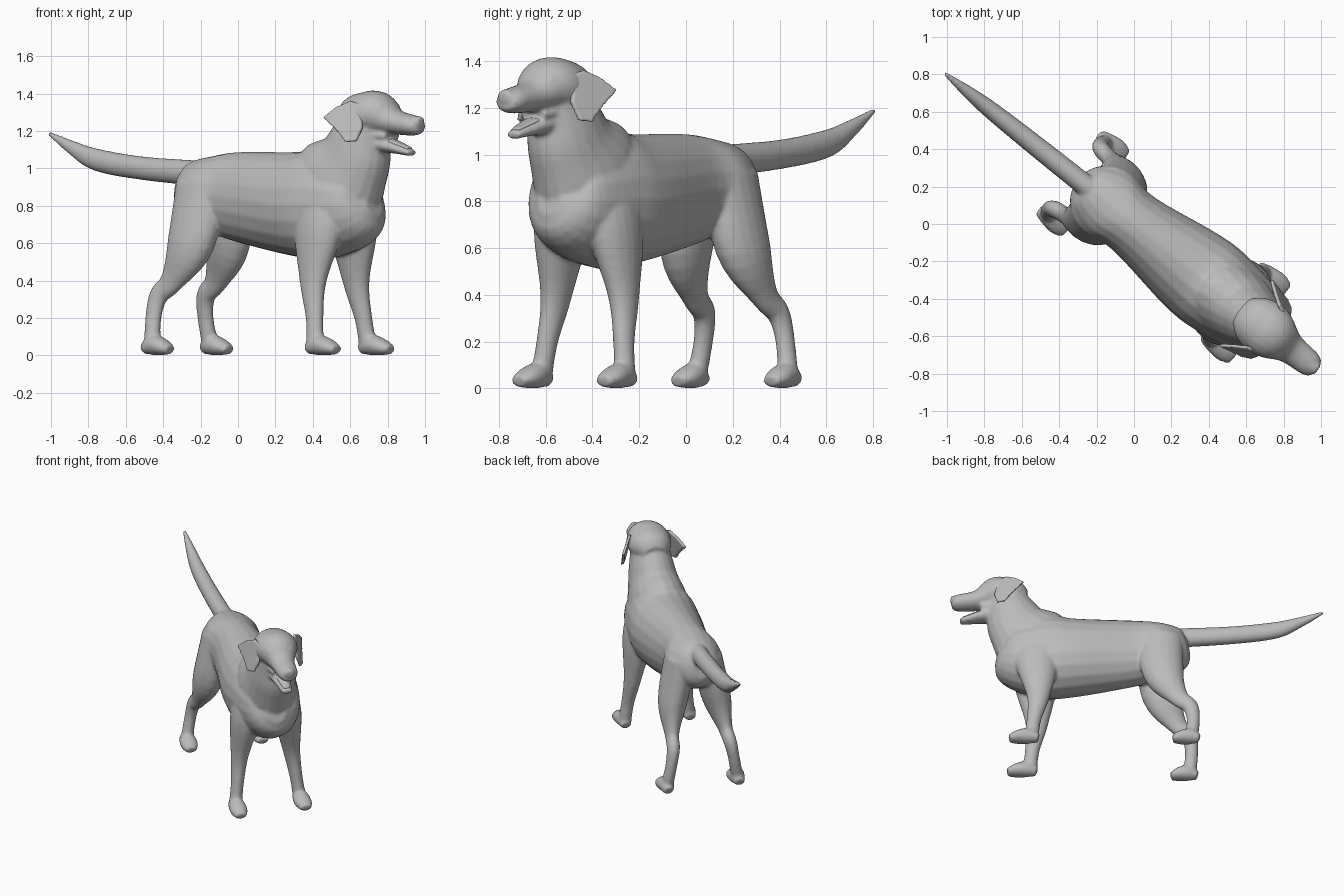
import bpy, bmesh, math
from mathutils import Vector, Matrix

old = bpy.data.objects.get("Cube")
if old:
    bpy.data.objects.remove(old)

# Single coat colour
coat = bpy.data.materials.new("plain_grey")
coat.use_nodes = True
GREY = (.5, .5, .5, 1)
coat.diffuse_color = GREY
coat.node_tree.nodes["Principled BSDF"].inputs["Base Color"].default_value = GREY

TURN = Matrix.Rotation(math.radians(-38.5), 4, 'Z')
SIDES = 20
BOTH = (1, -1)


def spline(stations, steps=5):
    """Catmull-Rom interpolation through the stations."""
    pts = [Vector(s) for s in stations]
    pts = [2 * pts[0] - pts[1]] + pts + [2 * pts[-1] - pts[-2]]
    out = []
    for before, start, end, after in zip(pts, pts[1:], pts[2:], pts[3:]):
        for k in range(steps):
            t = k / steps
            slope_in, slope_out = (end - before) / 2, (after - start) / 2
            gap = end - start
            out.append(start + slope_in * t + (3 * gap - 2 * slope_in - slope_out) * t**2
                       + (slope_in + slope_out - 2 * gap) * t**3)
    return out + [pts[-2]]


def middle(height):
    """Sideways rule for parts on the centre line."""
    return 0


def loft(bm, stations, sideways=middle, side=1):
    """Closed tube; each station is forward, height, half width, half depth."""
    rows = spline(stations)
    rings = []
    for i, (forward, height, width, depth) in enumerate(rows):
        tangent = rows[min(i + 1, len(rows) - 1)] - rows[max(i - 1, 0)]
        along = Vector((tangent[0], 0, tangent[1])).normalized()
        normal = Vector((-along.z, 0, along.x))
        centre = Vector((forward, side * sideways(height), height))
        ring = []
        for k in range(SIDES):
            angle = math.tau * k / SIDES
            point = centre + normal * depth * math.sin(angle)
            point.y += width * math.cos(angle)
            point.z = max(point.z, 0)
            ring.append(bm.verts.new(point))
        rings.append(ring)
    for low, high in zip(rings, rings[1:]):
        for k in range(SIDES):
            n = (k + 1) % SIDES
            bm.faces.new((low[k], low[n], high[n], high[k]))
    bm.faces.new(rings[0])
    bm.faces.new(rings[-1])


def flap(bm, outline, centre, sideways, thickness, side):
    """Closed thin slab, fanned from its centre point."""
    layers = []
    for extra in (0, thickness):
        layers.append([bm.verts.new((x, side * (sideways(x, z) + extra), z))
                       for x, z in outline + [centre]])
    low, high = layers
    n = len(outline)
    for k in range(n):
        j = (k + 1) % n
        bm.faces.new((low[k], low[j], low[n]))
        bm.faces.new((high[j], high[k], high[n]))
        bm.faces.new((low[j], low[k], high[k], high[j]))


def finish(name, bm, voxel, smoothing):
    """Turn the part, then fuse its overlapping pieces into one soft skin."""
    bmesh.ops.recalc_face_normals(bm, faces=bm.faces)
    bm.transform(TURN)
    mesh = bpy.data.meshes.new(name)
    bm.to_mesh(mesh)
    bm.free()
    mesh.materials.append(coat)
    mesh.shade_smooth()
    ob = bpy.data.objects.new(name, mesh)
    bpy.context.collection.objects.link(ob)
    fuse = ob.modifiers.new("fuse", 'REMESH')
    fuse.mode = 'VOXEL'
    fuse.voxel_size = voxel
    fuse.use_smooth_shade = True
    soft = ob.modifiers.new("soften", 'SMOOTH')
    soft.factor = .5
    soft.iterations = smoothing


# Torso
body = bmesh.new()
loft(body, [(-.37, .9, .06, .08), (-.32, .89, .14, .15), (-.18, .87, .2, .2),
            (0, .85, .18, .24), (.4, .81, .24, .28), (.6, .81, .24, .3),
            (.84, .8, .19, .22), (.93, .82, .07, .08)])
# Neck
loft(body, [(.58, .82, .17, .2), (.69, .92, .2, .28), (.79, 1.04, .17, .22),
            (.84, 1.15, .15, .18), (.9, 1.29, .12, .13)])


def front_stance(height):
    """Front legs lean outwards towards the ground."""
    return .235 - .13 * height


def hind_stance(height):
    """Hind legs lean out a little more."""
    return .26 - .18 * height


for s in BOTH:
    # Front leg and paw
    loft(body, [(.69, .92, .08, .1), (.67, .7, .1, .15), (.66, .4, .06, .08),
                (.69, .2, .044, .05), (.71, .03, .046, .05)], front_stance, s)
    # Hind leg and paw
    loft(body, [(-.17, .92, .1, .16), (-.2, .6, .1, .14), (-.3, .4, .05, .07),
                (-.38, .32, .045, .055), (-.4, .2, .04, .045), (-.385, .03, .044, .046)],
         hind_stance, s)
    for heel, length, stance in ((.66, .2, front_stance), (-.44, .18, hind_stance)):
        loft(body, [(heel, .035, .035, .03), (heel + length / 3, .055, .055, .055),
                    (heel + length * .7, .045, .06, .045), (heel + length, .03, .04, .025)],
             stance, s)
    # Brow
    loft(body, [(.96, 1.34, .04, .03), (1.04, 1.32, .03, .02)], lambda height: .065, s)
# Tail
loft(body, [(-.2, .97, .06, .07), (-.64, 1, .056, .063), (-.96, 1.045, .048, .06),
            (-1.13, 1.11, .034, .038), (-1.295, 1.19, .011, .011)])
# Skull and muzzle
loft(body, [(.74, 1.26, .08, .06), (.8, 1.275, .13, .11), (.88, 1.285, .15, .125),
            (.96, 1.29, .14, .12), (1.07, 1.25, .086, .07), (1.2, 1.23, .07, .055),
            (1.24, 1.235, .05, .043)])
# Cheeks and lower jaw
loft(body, [(.88, 1.2, .11, .07), (1.05, 1.17, .07, .03)])
loft(body, [(.86, 1.16, .1, .07), (1.06, 1.116, .062, .036), (1.19, 1.082, .036, .018)])
# Nose
loft(body, [(1.2, 1.25, .044, .034), (1.255, 1.25, .034, .028)])
finish("body", body, .01, 7)

# Closed eyes
eyes = bmesh.new()
for s in BOTH:
    loft(eyes, [(1.02, 1.296, .015, .01), (1.05, 1.296, .012, .01)], lambda height: .08, s)
finish("eyes", eyes, .005, 2)

# Tongue
tongue = bmesh.new()
loft(tongue, [(.99, 1.15, .045, .016), (1.06, 1.143, .044, .014), (1.175, 1.104, .024, .01)])
finish("tongue", tongue, .006, 3)


def ear_spread(forward, height):
    """Ears stand out further towards their lower and rear edges."""
    return .1 + (1.34 - height) / 4 + (.95 - forward) / 2


# Hanging ears
ears = bmesh.new()
for s in BOTH:
    flap(ears, [(.88, 1.36), (.93, 1.345), (.96, 1.22), (.94, 1.145), (.89, 1.14),
                (.84, 1.2), (.76, 1.275), (.82, 1.33)],
         (.88, 1.27), ear_spread, .022, s)
finish("ears", ears, .007, 3)
